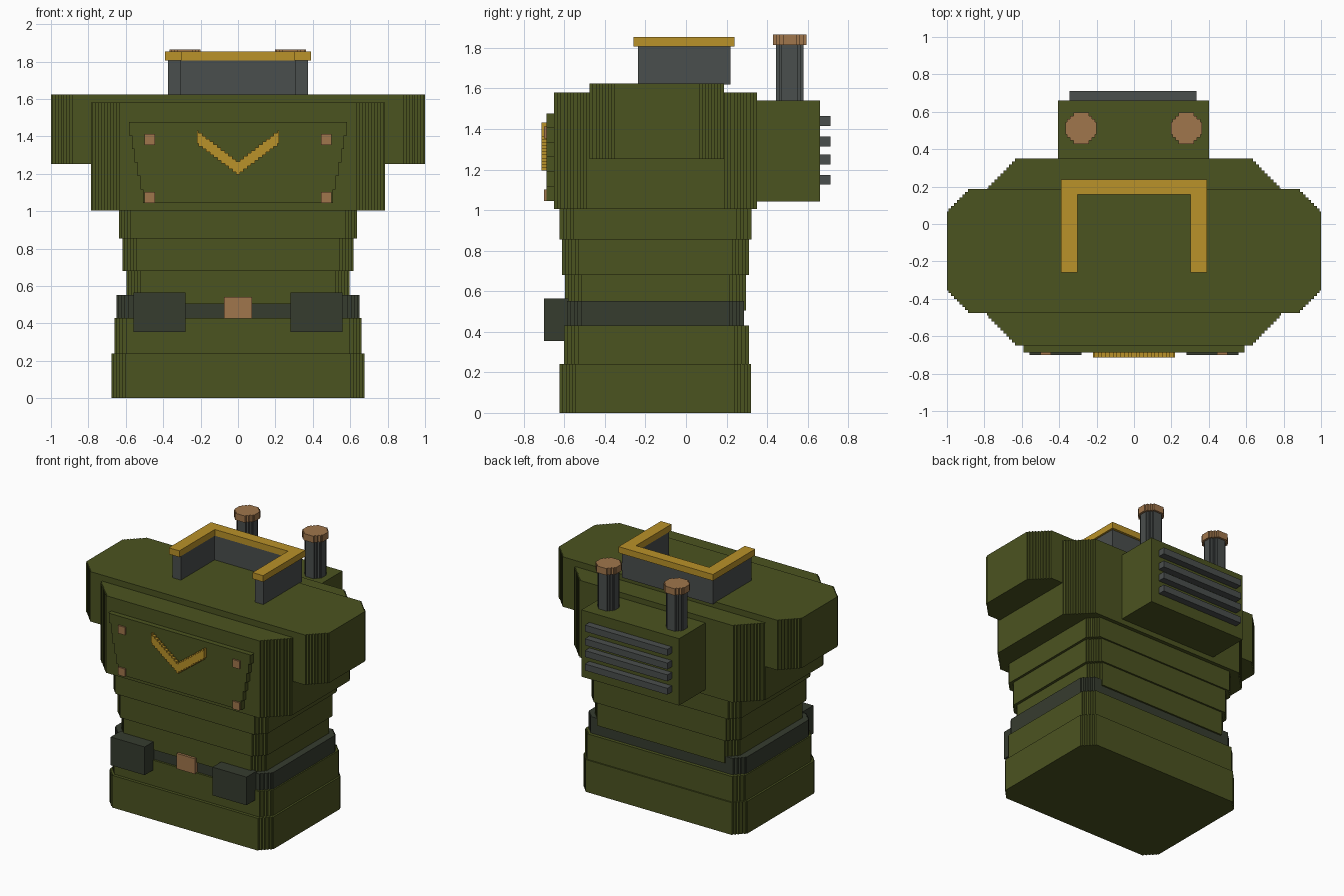
import bpy, bmesh
from mathutils import Vector

if "Cube" in bpy.data.objects:
    bpy.data.objects.remove(bpy.data.objects["Cube"])

STEP = 0.0157  # size of the small blocks that form the slanted edges


def material(name, hex_code):
    rgb = [int(hex_code[i:i + 2], 16) / 255 for i in (0, 2, 4)]
    lin = [c / 12.92 if c <= 0.04045 else ((c + 0.055) / 1.055) ** 2.4 for c in rgb]
    m = bpy.data.materials.new(name)
    m.diffuse_color = (*lin, 1)
    m.use_nodes = True
    m.node_tree.nodes["Principled BSDF"].inputs["Base Color"].default_value = m.diffuse_color
    return m


GREEN = material("army_green", "4B5320")
GREY = material("steel_grey", "4A4E4D")
DARK = material("dark_webbing", "363C2F")
GOLD = material("gold", "BA9229")
COPPER = material("copper", "A0764C")


def stepped(outline):
    """Turn each slanted edge of an outline into a small staircase."""
    pts = []
    for (x0, y0), (x1, y1) in zip(outline, outline[1:] + outline[:1]):
        pts.append((x0, y0))
        dx, dy = x1 - x0, y1 - y0
        if min(abs(dx), abs(dy)) < 1e-5:
            continue
        n = max(2, round(min(abs(dx), abs(dy)) / STEP))
        for i in range(n):
            x = x0 + dx * (i + 0.5) / n
            pts += [(x, y0 + dy * i / n), (x, y0 + dy * (i + 1) / n)]
    return pts


def prism(name, outline, lo, hi, mat, axis="z"):
    """Extrude an outline along z, or an x-z outline along y."""
    bm = bmesh.new()
    place = (lambda a, b, t: (a, b, t)) if axis == "z" else (lambda a, b, t: (a, t, b))
    face = bm.faces.new([bm.verts.new(place(a, b, lo)) for a, b in stepped(outline)])
    out = bmesh.ops.extrude_face_region(bm, geom=[face])
    moved = [v for v in out["geom"] if isinstance(v, bmesh.types.BMVert)]
    bmesh.ops.translate(bm, verts=moved, vec=Vector(place(0, 0, hi - lo)))
    bmesh.ops.remove_doubles(bm, verts=bm.verts, dist=1e-5)
    bmesh.ops.recalc_face_normals(bm, faces=bm.faces)
    me = bpy.data.meshes.new(name)
    bm.to_mesh(me)
    bm.free()
    me.materials.append(mat)
    ob = bpy.data.objects.new(name, me)
    bpy.context.collection.objects.link(ob)
    return ob


def block(name, x, y, z, mat, cut=0):
    """Box from (min, max) ranges, with optional cut vertical corners."""
    (x0, x1), (y0, y1) = x, y
    if cut:
        c = cut
        o = [(x0 + c, y0), (x1 - c, y0), (x1, y0 + c), (x1, y1 - c),
             (x1 - c, y1), (x0 + c, y1), (x0, y1 - c), (x0, y0 + c)]
    else:
        o = [(x0, y0), (x1, y0), (x1, y1), (x0, y1)]
    return prism(name, o, z[0], z[1], mat)


# Body tiers: half width, y range, z range, corner cut, material
for name, w, y, z, cut, mat in (
    ("skirt_base", 0.675, (-0.625, 0.32), (0, 0.24), 0.08, GREEN),
    ("hips", 0.66, (-0.602, 0.31), (0.24, 0.43), 0.07, GREEN),
    ("belt", 0.65, (-0.587, 0.285), (0.43, 0.552), 0.07, DARK),
    ("abdomen", 0.597, (-0.597, 0.297), (0.505, 0.68), 0.08, GREEN),
    ("waist", 0.617, (-0.612, 0.31), (0.68, 0.855), 0.08, GREEN),
    ("ribs", 0.635, (-0.625, 0.322), (0.855, 1.005), 0.07, GREEN),
    ("chest", 0.787, (-0.65, 0.35), (1.005, 1.58), 0.16, GREEN),
    ("shoulders", 1.0, (-0.475, 0.187), (1.253, 1.625), 0.12, GREEN),
):
    block(name, (-w, w), y, z, mat, cut)

# Belt buckle and pouches
block("buckle", (-0.075, 0.075), (-0.615, -0.58), (0.425, 0.54), COPPER)
for s, side in ((-1, "left"), (1, "right")):
    block("pouch_" + side, sorted((s * 0.28, s * 0.56)), (-0.7, -0.58), (0.355, 0.565), DARK)

# Chest plate, rivets and chevron
prism("chest_plate", [(-0.5, 1.045), (0.5, 1.045), (0.59, 1.477), (-0.59, 1.477)],
      -0.688, -0.64, GREEN, "y")
for x in (-0.472, 0.472):
    for z in (1.073, 1.383):
        block("rivet", (x - 0.029, x + 0.029), (-0.7, -0.68), (z - 0.029, z + 0.029), COPPER)
prism("chevron", [(-0.22, 1.362), (0, 1.195), (0.22, 1.362),
                  (0.22, 1.432), (0, 1.265), (-0.22, 1.432)], -0.713, -0.68, GOLD, "y")

# Backpack with vent slats
block("backpack", (-0.405, 0.4), (0.3, 0.66), (1.042, 1.54), GREEN)
for z in (1.15, 1.25, 1.338, 1.44):
    block("vent_slat", (-0.345, 0.335), (0.65, 0.712), (z - 0.024, z + 0.024), GREY)

# Exhaust pipes with caps
for x, side in ((-0.283, "left"), (0.28, "right")):
    for part, r, z, mat in (("pipe", 0.068, (1.53, 1.815), GREY),
                            ("cap", 0.083, (1.815, 1.865), COPPER)):
        block("exhaust_%s_%s" % (part, side), (x - r, x + r), (0.512 - r, 0.512 + r),
              z, mat, r * 0.6)


# Open-fronted collar and its rim
def collar(name, w, inner, front, back, inner_back, z, mat):
    o = [(-w, front), (-inner, front), (-inner, inner_back), (inner, inner_back),
         (inner, front), (w, front), (w, back), (-w, back)]
    prism(name, o, z[0], z[1], mat)


collar("collar", 0.375, 0.305, -0.237, 0.22, 0.16, (1.62, 1.806), GREY)
collar("collar_rim", 0.389, 0.302, -0.26, 0.238, 0.158, (1.806, 1.853), GOLD)
